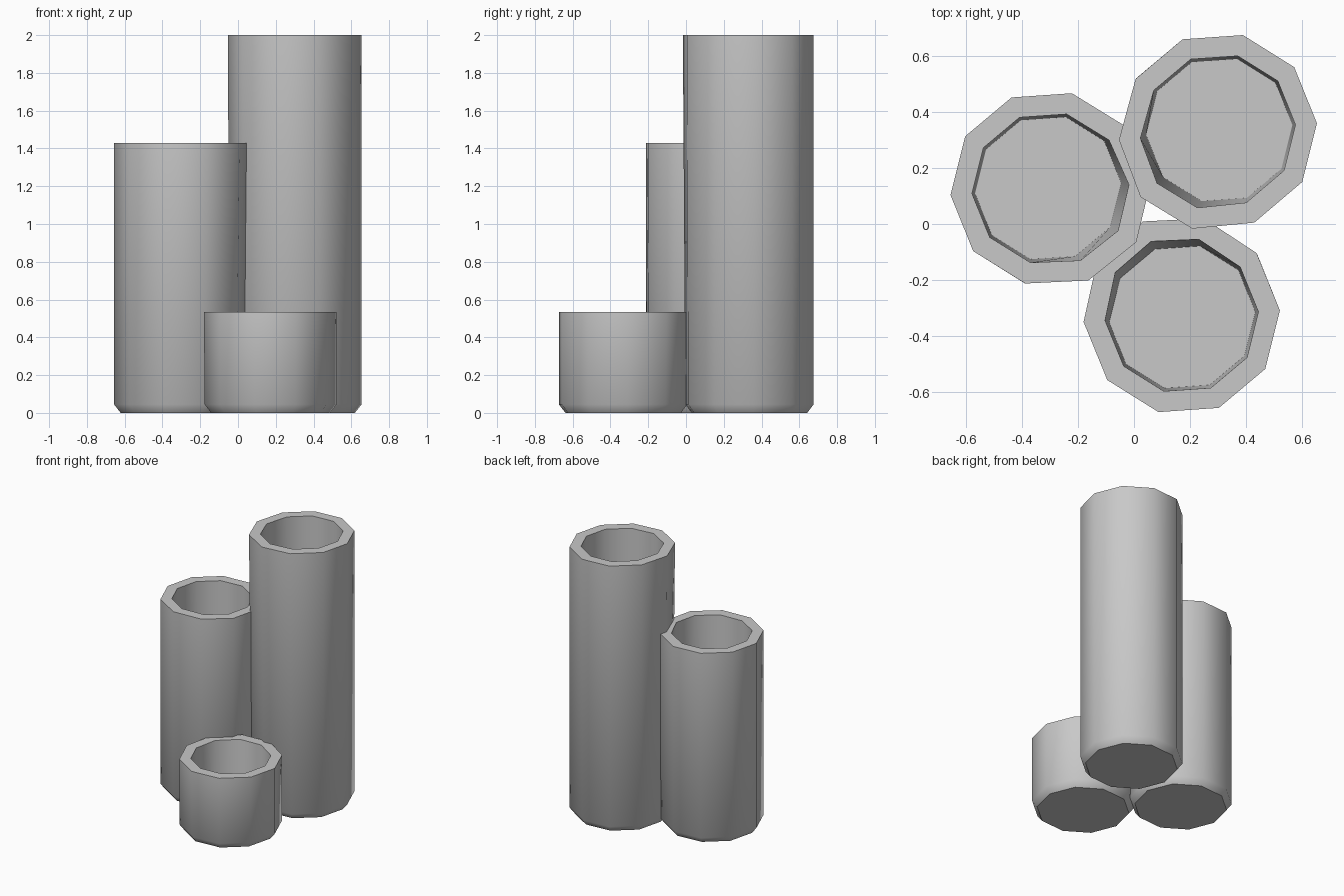
import bpy, bmesh, math
from mathutils import Vector

if "Cube" in bpy.data.objects:
    bpy.data.objects.remove(bpy.data.objects["Cube"])

SIDES = 10
PHASE = math.radians(4)

grey = bpy.data.materials.new("light_grey")
grey.diffuse_color = (0.58, 0.58, 0.58, 1)
grey.use_nodes = True
grey.node_tree.nodes["Principled BSDF"].inputs["Base Color"].default_value = grey.diffuse_color


def cup(name, cx, cy, height):
    """Ten-sided open tube with a floor and a chamfered foot."""
    # radius, z, share of the rim's slight lean towards the cluster's middle
    profile = [(0.315, 0.0, 0), (0.35, 0.045, 0), (0.35, height, 1),
               (0.273, height, 1), (0.262, 0.077, 0)]
    inward = Vector((-cx, -cy)).normalized()
    bm = bmesh.new()
    rings = []
    for r, z, lean in profile:
        ring = []
        for i in range(SIDES):
            a = PHASE + 2 * math.pi * i / SIDES
            d = Vector((math.cos(a), math.sin(a)))
            p = d * r + inward * 0.02 * lean * max(0, d.dot(inward))
            ring.append(bm.verts.new((cx + p.x, cy + p.y, z)))
        rings.append(ring)
    for lo, hi in zip(rings, rings[1:]):
        for i in range(SIDES):
            j = (i + 1) % SIDES
            bm.faces.new((lo[i], lo[j], hi[j], hi[i]))
    bm.faces.new(rings[0][::-1])   # underside
    bm.faces.new(rings[-1])        # inner floor
    bmesh.ops.recalc_face_normals(bm, faces=bm.faces[:])
    mesh = bpy.data.meshes.new(name)
    bm.to_mesh(mesh)
    bm.free()
    mesh.materials.append(grey)
    ob = bpy.data.objects.new(name, mesh)
    bpy.context.collection.objects.link(ob)
    bpy.ops.object.select_all(action='DESELECT')
    ob.select_set(True)
    bpy.context.view_layer.objects.active = ob
    bpy.ops.object.shade_smooth_by_angle(angle=math.radians(44))


# Three joined tubes of different heights
cup("tall_tube", 0.305, 0.336, 2.0)
cup("medium_tube", -0.307, 0.128, 1.43)
cup("short_tube", 0.1725, -0.333, 0.535)
